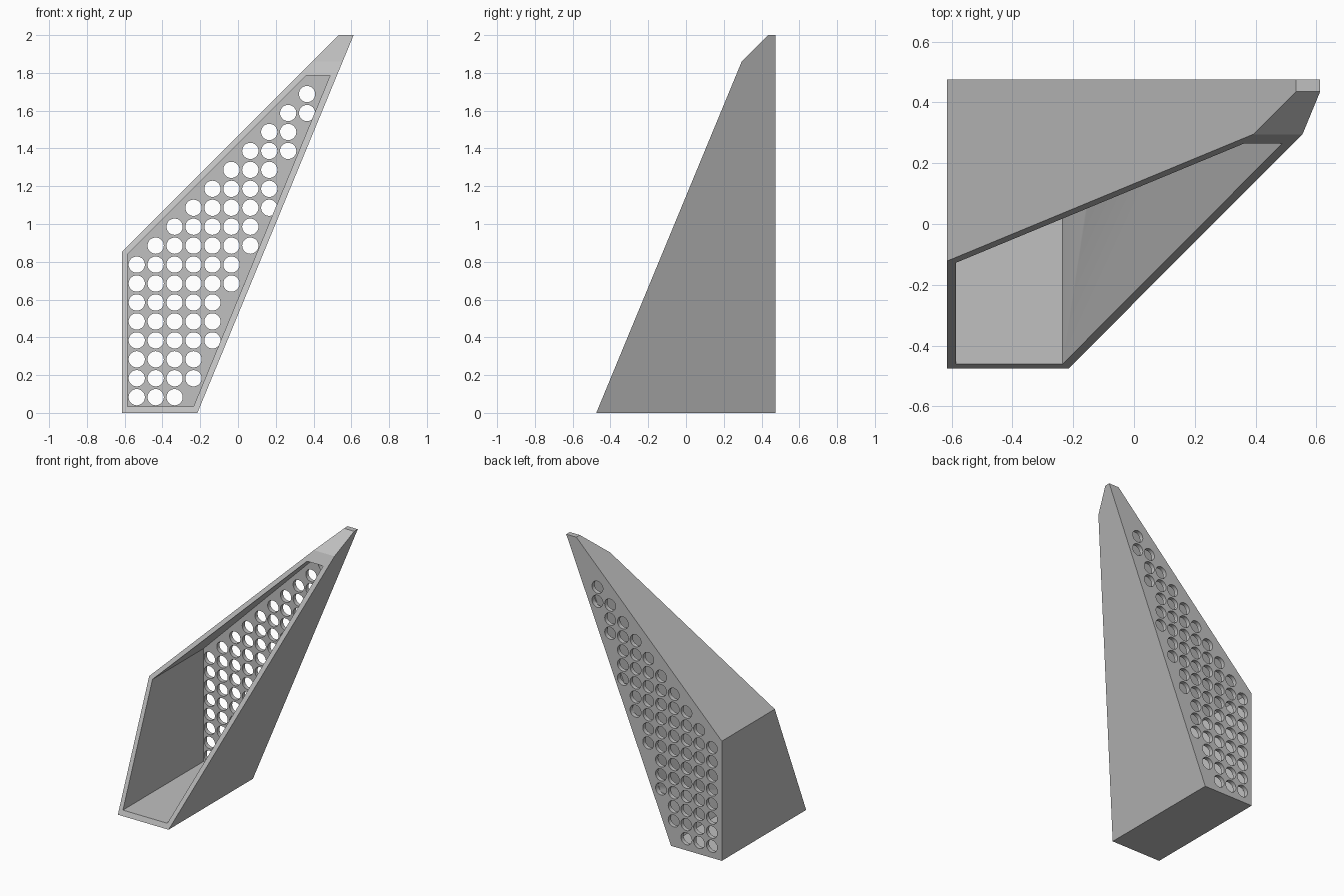
import bpy
import bmesh
from math import radians
from mathutils import Matrix, Vector

cube = bpy.data.objects.get("Cube")
if cube:
    bpy.data.objects.remove(cube, do_unlink=True)

BACK, FRONT = 0.475, -0.475
WALL_Y = 0.445                      # inner face of the perforated back wall

grey = bpy.data.materials.new("plain grey")
grey.use_nodes = True
grey.diffuse_color = (0.53, 0.53, 0.53, 1)
grey.node_tree.nodes["Principled BSDF"].inputs["Base Color"].default_value = grey.diffuse_color


def prism(bm, outline, y0, y1):
    """Extrude an x-z outline along y."""
    face = bm.faces.new([bm.verts.new((x, y0, z)) for x, z in outline])
    new = bmesh.ops.extrude_face_region(bm, geom=[face])["geom"]
    verts = [v for v in new if isinstance(v, bmesh.types.BMVert)]
    bmesh.ops.translate(bm, verts=verts, vec=(0, y1 - y0, 0))


def slice_front(bm, y0, z0, y1, z1):
    """Remove everything in front of the slanted line y0,z0 - y1,z1."""
    normal = Vector((0, -(z1 - z0), y1 - y0))
    geom = bm.verts[:] + bm.edges[:] + bm.faces[:]
    cut = bmesh.ops.bisect_plane(bm, geom=geom, plane_co=(0, y0, z0),
                                 plane_no=normal, clear_outer=True)
    edges = [e for e in cut["geom_cut"] if isinstance(e, bmesh.types.BMEdge)]
    bmesh.ops.contextual_create(bm, geom=edges)


def finish(bm, name):
    bmesh.ops.recalc_face_normals(bm, faces=bm.faces)
    mesh = bpy.data.meshes.new(name)
    bm.to_mesh(mesh)
    bm.free()
    mesh.materials.append(grey)
    obj = bpy.data.objects.new(name, mesh)
    bpy.context.collection.objects.link(obj)
    return obj


def subtract(obj, cutter):
    cutter.hide_render = True
    mod = obj.modifiers.new("cut", "BOOLEAN")
    mod.operation = "DIFFERENCE"
    mod.solver = "EXACT"
    mod.object = cutter
    bpy.context.view_layer.objects.active = obj
    bpy.ops.object.modifier_apply(modifier=mod.name)
    bpy.data.objects.remove(cutter, do_unlink=True)


# Slanted housing with a sloping front and a steeper chamfer at the tip
bm = bmesh.new()
prism(bm, [(-0.615, 0), (-0.215, 0), (0.612, 2), (0.532, 2), (-0.615, 0.853)], FRONT - 0.1, BACK)
slice_front(bm, FRONT, 0, 0.295, 1.86)
slice_front(bm, 0.295, 1.86, 0.435, 2)
housing = finish(bm, "perforated_housing")

# Open pocket behind the front rim
bm = bmesh.new()
prism(bm, [(-0.585, 0.035), (-0.235, 0.035), (0.487, 1.785), (0.36, 1.785), (-0.585, 0.84)],
      -1, WALL_Y)
subtract(housing, finish(bm, "pocket_cutter"))

# Staggered rows of round holes through the back wall
last_column = [2, 3, 3, 4, 4, 4, 5, 5, 6, 6, 7, 7, 7, 8, 8, 9, 9]
bm = bmesh.new()
for row, last in enumerate(last_column):
    for col in range(max(0, row - 7), last + 1):
        spot = Vector((-0.536 + 0.1002 * col, 0.475, 0.083 + 0.1003 * row))
        bmesh.ops.create_cone(bm, cap_ends=True, segments=32, radius1=0.043, radius2=0.043,
                              depth=0.07,
                              matrix=Matrix.Translation(spot) @ Matrix.Rotation(radians(90), 4, "X"))
subtract(housing, finish(bm, "hole_cutter"))

# Smooth hole walls, crisp edges elsewhere
bpy.ops.object.select_all(action="DESELECT")
housing.select_set(True)
bpy.context.view_layer.objects.active = housing
bpy.ops.object.shade_smooth_by_angle(angle=radians(20))
